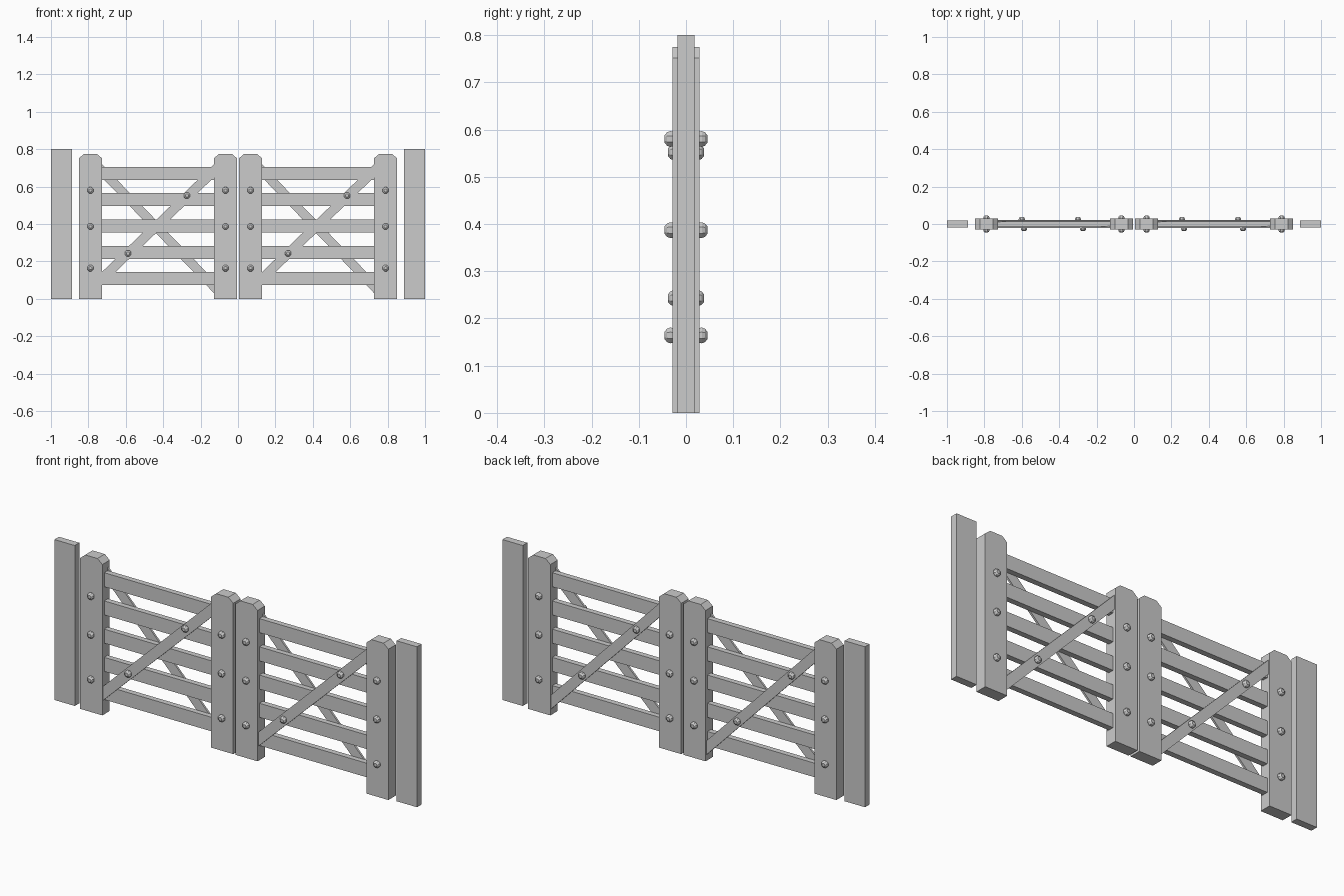
import bpy, bmesh, math
from mathutils import Vector

if "Cube" in bpy.data.objects:
    bpy.data.objects.remove(bpy.data.objects["Cube"])


def mesh_object(name, bm):
    bmesh.ops.recalc_face_normals(bm, faces=bm.faces[:])
    me = bpy.data.meshes.new(name)
    bm.to_mesh(me)
    bm.free()
    ob = bpy.data.objects.new(name, me)
    bpy.context.collection.objects.link(ob)
    return ob


def board(name, outline, y0, y1):
    """Extrude an x-z outline from y0 to y1."""
    bm = bmesh.new()
    face = bm.faces.new([bm.verts.new((x, y0, z)) for x, z in outline])
    ext = bmesh.ops.extrude_face_region(bm, geom=[face])
    moved = [g for g in ext["geom"] if isinstance(g, bmesh.types.BMVert)]
    bmesh.ops.translate(bm, vec=(0, y1 - y0, 0), verts=moved)
    return mesh_object(name, bm)


def rect(x0, x1, z0, z1):
    return [(x0, z0), (x1, z0), (x1, z1), (x0, z1)]


def bolt(name, x, z, face_y, side, height=0.016, r=0.018):
    """Faceted dome head standing out of a board face."""
    bm = bmesh.new()
    for scale, h in ((0.95, -0.2), (1.0, 0.3), (0.85, 0.7), (0.5, 1.0)):
        for i in range(8):
            a = math.tau * (i + 0.5) / 8
            bm.verts.new(Vector((x + r * scale * math.cos(a),
                                 side * (face_y + h * height),
                                 z + r * scale * math.sin(a))))
    bmesh.ops.convex_hull(bm, input=bm.verts[:])
    return mesh_object(name, bm)


POST_Y, RAIL_Y, BRACE_Y = 0.029, 0.014, 0.022
POST_W, GATE_W = 0.122, 0.844

# Fixed side posts
for s in (-1, 1):
    board("side_post", rect(min(s, s * 0.888), max(s, s * 0.888), 0, 0.8), -0.018, 0.018)

# Two identical gate leaves
for left in (-0.85, 0.006):
    right = left + GATE_W
    a, b = left + POST_W, right - POST_W

    # Upright stiles with clipped top corners
    for x in (left, b):
        c = 0.027
        w = x + POST_W
        board("gate_stile", [(x, 0), (w, 0), (w, 0.752), (w - c, 0.775),
                             (x + c, 0.775), (x, 0.752)], -POST_Y, POST_Y)
        for z in (0.58, 0.387, 0.164):
            for side in (-1, 1):
                bolt("stile_bolt", x + POST_W / 2, z, POST_Y, side)

    # Horizontal rails
    for i in range(5):
        z = 0.108 + i * 0.1407
        board("rail", rect(a - 0.01, b + 0.01, z - 0.035, z + 0.035), -RAIL_Y, RAIL_Y)

    # Diagonal braces, front rising to the right and back falling
    h = 0.035
    for name, za, zb, side, bolts in (
            ("front_brace", 0.108, 0.685, -1, ((0.262, 0.243), (0.577, 0.552))),
            ("back_brace", 0.685, 0.065, 1, ((0.25, 0.552), (0.55, 0.243)))):
        outline = [(a, za - h), (b, zb - h), (b, zb + h), (a, za + h)]
        board(name, outline, side * (RAIL_Y - 0.002), side * BRACE_Y)
        for dx, z in bolts:
            bolt("brace_bolt", left + dx, z, BRACE_Y, side)
